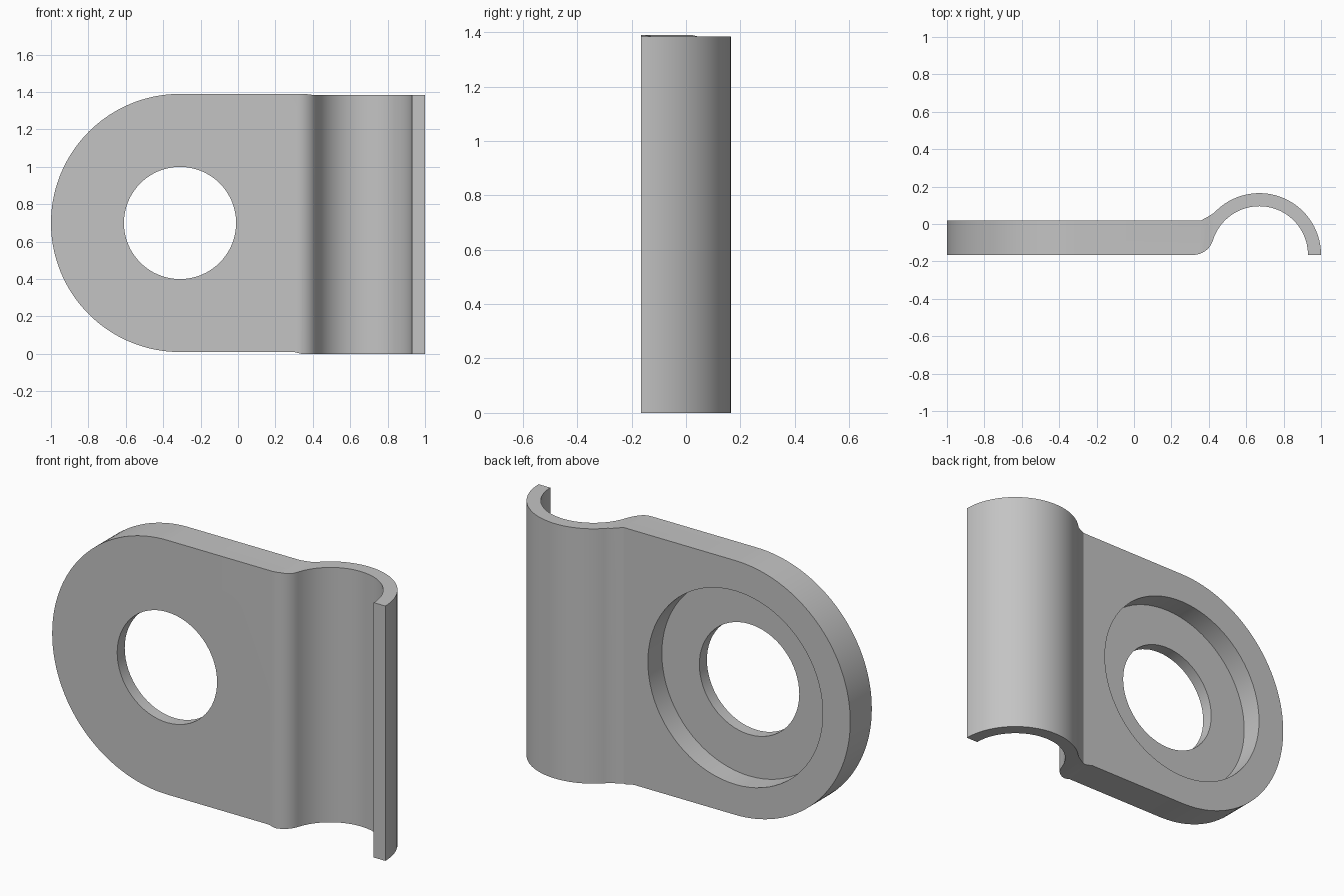
import bpy
import bmesh
from math import cos, sin, radians, pi, atan2, degrees
from mathutils import Vector

default = bpy.data.objects.get("Cube")
if default:
    bpy.data.objects.remove(default, do_unlink=True)

metal = bpy.data.materials.new("grey_metal")
metal.use_nodes = True
GREY = (0.55, 0.55, 0.55, 1)
metal.diffuse_color = GREY
metal.node_tree.nodes["Principled BSDF"].inputs["Base Color"].default_value = GREY


def arc(cx, cy, r, start, end, steps):
    """Points on an arc, angles in degrees."""
    angles = [radians(start + (end - start) * i / steps) for i in range(steps + 1)]
    return [(cx + r * cos(a), cy + r * sin(a)) for a in angles]


def prism(name, points, axis, low, high):
    """Extrude a closed outline along y or z."""
    place = (lambda u, v: (u, low, v)) if axis == "y" else (lambda u, v: (u, v, low))
    shift = Vector((0, high - low, 0) if axis == "y" else (0, 0, high - low))
    bm = bmesh.new()
    face = bm.faces.new([bm.verts.new(place(u, v)) for u, v in points])
    out = bmesh.ops.extrude_face_region(bm, geom=[face])
    moved = [g for g in out["geom"] if isinstance(g, bmesh.types.BMVert)]
    bmesh.ops.translate(bm, verts=moved, vec=shift)
    bmesh.ops.recalc_face_normals(bm, faces=bm.faces)
    mesh = bpy.data.meshes.new(name)
    bm.to_mesh(mesh)
    bm.free()
    mesh.materials.append(metal)
    obj = bpy.data.objects.new(name, mesh)
    bpy.context.collection.objects.link(obj)
    return obj


def boolean(target, tool, operation):
    """Apply a boolean and discard its helper."""
    tool.hide_render = True
    mod = target.modifiers.new(tool.name, "BOOLEAN")
    mod.operation, mod.object, mod.solver = operation, tool, "EXACT"
    bpy.context.view_layer.objects.active = target
    bpy.ops.object.modifier_apply(modifier=mod.name)
    bpy.data.objects.remove(tool, do_unlink=True)


# Main dimensions
FRONT, BACK = -0.165, 0.02
CLIP_X, OUTER, INNER = 0.67, 0.33, 0.26
EYE_X, EYE_Z, EYE_R = -0.31, 0.70, 0.69
BEND = 0.11
bend_x = CLIP_X - ((INNER + BEND) ** 2 - BEND ** 2) ** 0.5
bend_end = degrees(atan2(-BEND, CLIP_X - bend_x))

# Plate flowing into the half-round clip, seen from the top
section = [(-1.05, FRONT)]
section += arc(bend_x, FRONT + BEND, BEND, -90, bend_end, 12)
section += arc(CLIP_X, FRONT, INNER, 180 + bend_end, 0, 40)[1:]
section += arc(CLIP_X, FRONT, OUTER, 0, 137, 40)
section += [(0.39, 0.036), (0.36, BACK), (-1.05, BACK)]
bracket = prism("clip_bracket", section, "z", -0.1, 1.5)

# Rounded front outline with the slight step where the clip begins
outline = arc(EYE_X, EYE_Z, EYE_R, 90, 270, 72)
outline += [(0.30, 0.01), (0.34, 0), (1.1, 0), (1.1, 1.383), (0.41, 1.383), (0.36, 1.39)]
boolean(bracket, prism("outline_helper", outline, "y", -0.5, 0.5), "INTERSECT")

# Through hole and the recess around it on the back
hole = arc(EYE_X, EYE_Z, 0.30, 0, 360, 64)[:-1]
boolean(bracket, prism("hole_cutter", hole, "y", -0.5, 0.5), "DIFFERENCE")
recess = arc(EYE_X, EYE_Z, 0.525, 0, 360, 80)[:-1]
boolean(bracket, prism("recess_cutter", recess, "y", -0.10, 0.5), "DIFFERENCE")

bpy.ops.object.select_all(action="DESELECT")
bracket.select_set(True)
bpy.context.view_layer.objects.active = bracket
bpy.ops.object.shade_smooth_by_angle(angle=radians(25))
